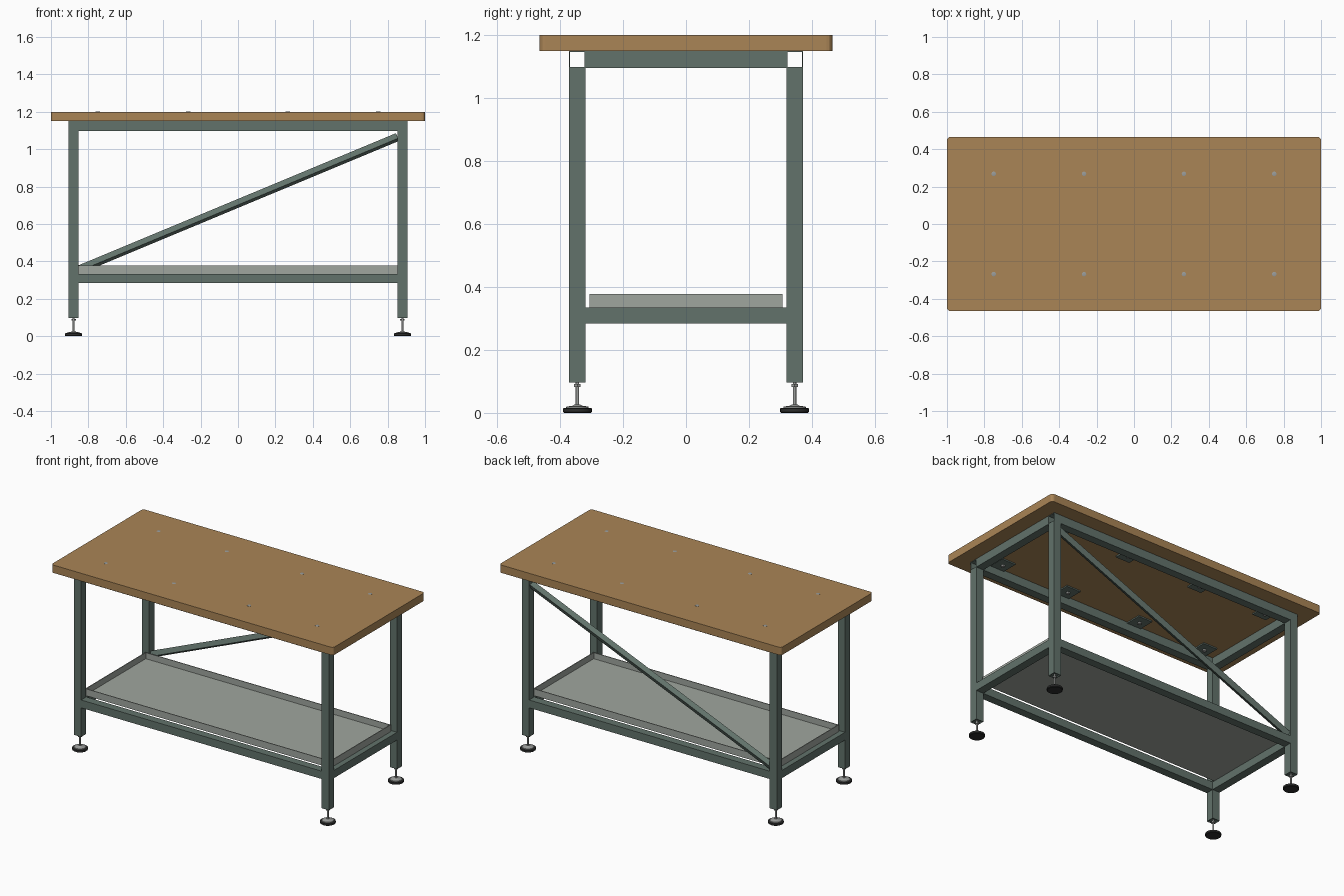
import bpy, bmesh, math
from mathutils import Matrix, Vector

if "Cube" in bpy.data.objects:
    bpy.data.objects.remove(bpy.data.objects["Cube"])


def material(name, r, g, b):
    m = bpy.data.materials.new(name)
    m.diffuse_color = (r, g, b, 1)
    m.use_nodes = True
    m.node_tree.nodes["Principled BSDF"].inputs["Base Color"].default_value = m.diffuse_color
    return m


WOOD = material("wood brown", 0.40, 0.232, 0.092)
GREEN = material("frame green", 0.122, 0.17, 0.147)
GREY = material("tray grey", 0.35, 0.38, 0.345)
RUBBER = material("rubber black", 0.026, 0.027, 0.026)
STEEL = material("steel grey", 0.33, 0.34, 0.33)


def finish(name, bm, mat):
    bmesh.ops.recalc_face_normals(bm, faces=bm.faces)
    me = bpy.data.meshes.new(name)
    bm.to_mesh(me)
    bm.free()
    me.materials.append(mat)
    ob = bpy.data.objects.new(name, me)
    bpy.context.collection.objects.link(ob)
    return ob


def box(name, lo, hi, mat):
    lo, hi = Vector(lo), Vector(hi)
    bm = bmesh.new()
    bmesh.ops.create_cube(bm, size=1, matrix=Matrix.Translation((lo + hi) / 2)
                          @ Matrix.Diagonal((*(hi - lo), 1)))
    return finish(name, bm, mat)


def tube(name, start, end, w, h, mat, wall=0.004, roll=0.0):
    """Open-ended rectangular tube; w runs sideways, h upwards."""
    start, end = Vector(start), Vector(end)
    d = (end - start).normalized()
    side = Vector((0, 1, 0)) if abs(d.y) < 0.9 else Vector((1, 0, 0))
    up = d.cross(side)
    rot = Matrix.Rotation(roll, 3, d)
    side, up = rot @ side, rot @ up
    bm = bmesh.new()
    rings = []
    for p in (start, end):
        for a, b in ((w / 2, h / 2), (w / 2 - wall, h / 2 - wall)):
            rings.append([bm.verts.new(p + side * a * s + up * b * t)
                          for s, t in ((-1, -1), (1, -1), (1, 1), (-1, 1))])
    o0, i0, o1, i1 = rings
    for a, b in ((o0, o1), (i0, i1), (o0, i0), (o1, i1)):
        for k in range(4):
            n = (k + 1) % 4
            bm.faces.new((a[k], a[n], b[n], b[k]))
    return finish(name, bm, mat)


def lathe(name, x, y, profile, mat, n=24):
    """Stack of (radius, z) rings around a vertical axis, capped at both ends."""
    bm = bmesh.new()
    rings = [[bm.verts.new((x + r * math.cos(2 * math.pi * k / n),
                            y + r * math.sin(2 * math.pi * k / n), z))
              for k in range(n)] for r, z in profile]
    for a, b in zip(rings, rings[1:]):
        for k in range(n):
            m = (k + 1) % n
            bm.faces.new((a[k], a[m], b[m], b[k]))
    bm.faces.new(rings[0])
    bm.faces.new(rings[-1])
    ob = finish(name, bm, mat)
    if n > 8:
        bpy.ops.object.select_all(action='DESELECT')
        ob.select_set(True)
        bpy.context.view_layer.objects.active = ob
        bpy.ops.object.shade_smooth_by_angle(angle=math.radians(35))
    return ob


LX, LY, T = 0.879, 0.345, 0.052      # leg centre and tube size
TOP, RAIL = 1.15, 1.096              # underside of worktop, top of legs
IX, IY = LX - T / 2, LY - T / 2      # inner faces of the legs

# worktop with rounded vertical corners
top = box("worktop", (-1, -0.465, TOP), (1, 0.465, 1.2), WOOD)
bm = bmesh.new()
bm.from_mesh(top.data)
edges = [e for e in bm.edges if abs(e.verts[0].co.z - e.verts[1].co.z) > 0.01]
bmesh.ops.bevel(bm, geom=edges, offset=0.018, segments=4, profile=0.5, affect='EDGES')
bm.to_mesh(top.data)
bm.free()

# legs and levelling feet
for sx in (-1, 1):
    for sy in (-1, 1):
        x, y = sx * LX, sy * LY
        tube("leg", (x, y, 0.097), (x, y, RAIL), T, T, GREEN)
        box("leg_insert", (x - 0.023, y - 0.023, 0.104), (x + 0.023, y + 0.023, 0.110), GREEN)
        lathe("foot_pad", x, y, [(0.042, 0), (0.046, 0.003), (0.046, 0.014), (0.043, 0.016)], RUBBER)
        lathe("foot_plate", x, y, [(0.036, 0.016), (0.035, 0.020), (0.014, 0.023), (0.009, 0.027)], STEEL)
        lathe("foot_rod", x, y, [(0.0055, 0.022), (0.0055, 0.106)], STEEL, 12)
        lathe("foot_nut", x, y, [(0.012, 0.083), (0.012, 0.092)], STEEL, 6)

# upper rails rest on the legs, lower rails sit between them
zt, zb = (TOP + RAIL) / 2, 0.309
for s in (-1, 1):
    tube("long_top_rail", (-LX - T / 2, s * LY, zt), (LX + T / 2, s * LY, zt), T, TOP - RAIL, GREEN, 0.003)
    tube("end_top_rail", (s * LX, -IY, zt), (s * LX, IY, zt), T, TOP - RAIL, GREEN)
    tube("long_low_rail", (-IX, s * LY, zb), (IX, s * LY, zb), T, 0.05, GREEN)
    tube("end_low_rail", (s * LX, -IY, zb), (s * LX, IY, zb), T, 0.05, GREEN)

# rolled diagonal brace across the back
tube("back_brace", (-IX, LY, 0.355), (IX, LY, 1.065), 0.033, 0.033, GREEN, 0.003, math.radians(-27))

# shelf tray: floor and four thin walls
TX, TY, Z0, Z1, W = 0.87, 0.306, 0.334, 0.378, 0.005
box("tray_floor", (-TX, -TY, Z0), (TX, TY, Z0 + W), GREY)
for s in (-1, 1):
    a, b = sorted((s * TY, s * (TY - W)))
    box("tray_long_wall", (-TX, a, Z0), (TX, b, Z1), GREY)
    a, b = sorted((s * TX, s * (TX - W)))
    box("tray_end_wall", (a, -TY, Z0), (b, TY, Z1), GREY)

# fixing plates welded to the rails, with bolts through the worktop
for x in (-0.75, -0.267, 0.267, 0.75):
    for sy in (-1, 1):
        y = sy * 0.268
        box("fixing_plate", (x - 0.05, y - 0.052, TOP - 0.008), (x + 0.05, y + 0.052, TOP), GREEN)
        lathe("bolt_nut", x, y, [(0.012, TOP - 0.018), (0.012, TOP - 0.008)], STEEL, 6)
        lathe("bolt_head", x, y, [(0.012, 1.196), (0.012, 1.2005), (0.010, 1.201)], STEEL, 16)
